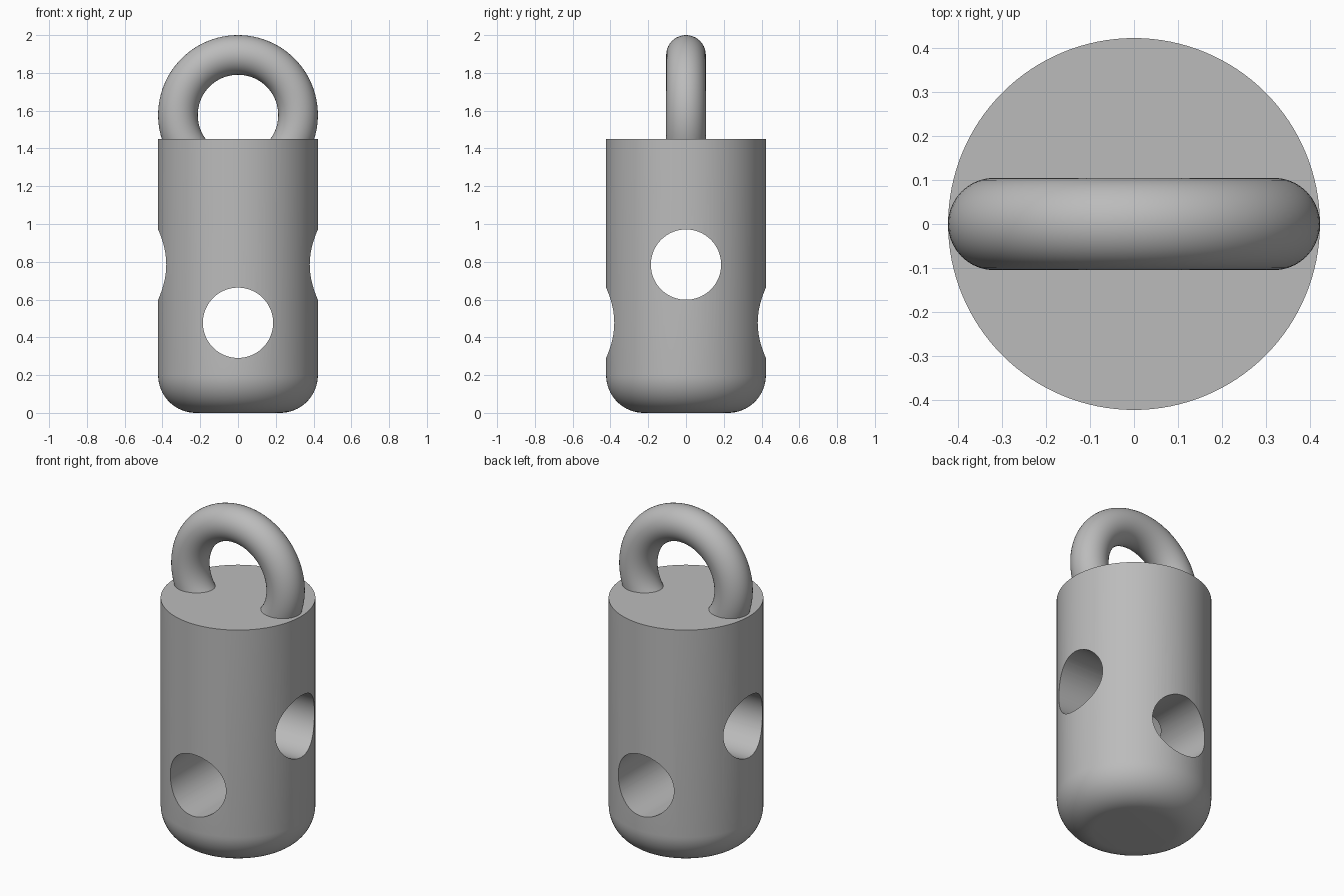
import bpy
import bmesh
from math import cos, sin, pi, radians
from mathutils import Matrix

cube = bpy.data.objects.get("Cube")
if cube:
    bpy.data.objects.remove(cube, do_unlink=True)

RADIUS = 0.423       # body radius
TOP = 1.45           # height of the flat top
FILLET = 0.2         # rounding of the bottom edge
HOLE = 0.186         # radius of the cross holes
WIRE = 0.105         # thickness radius of the hanging loop
SIDES = 128

grey = bpy.data.materials.new("plain grey")
grey.use_nodes = True
colour = (0.5, 0.5, 0.5, 1)
grey.diffuse_color = colour
grey.node_tree.nodes["Principled BSDF"].inputs["Base Color"].default_value = colour


def make_object(name, bm):
    bmesh.ops.recalc_face_normals(bm, faces=bm.faces)
    mesh = bpy.data.meshes.new(name)
    bm.to_mesh(mesh)
    bm.free()
    mesh.materials.append(grey)
    obj = bpy.data.objects.new(name, mesh)
    bpy.context.collection.objects.link(obj)
    return obj


def lathe(name, rings):
    """Closed solid from (radius, height) rings, capped at both ends."""
    bm = bmesh.new()
    loops = []
    for r, z in rings:
        loops.append([bm.verts.new((r * cos(2 * pi * i / SIDES), r * sin(2 * pi * i / SIDES), z))
                      for i in range(SIDES)])
    for low, high in zip(loops, loops[1:]):
        for i in range(SIDES):
            j = (i + 1) % SIDES
            bm.faces.new((low[i], low[j], high[j], high[i]))
    bm.faces.new(loops[0][::-1])
    bm.faces.new(loops[-1])
    return make_object(name, bm)


def hole_cutter(name, axis, height):
    bm = bmesh.new()
    place = Matrix.Translation((0, 0, height)) @ Matrix.Rotation(pi / 2, 4, axis)
    bmesh.ops.create_cone(bm, cap_ends=True, segments=96, radius1=HOLE,
                          radius2=HOLE, depth=2, matrix=place)
    return make_object(name, bm)


def combine(target, tool, operation):
    """Apply a boolean to the target and discard the tool."""
    tool.hide_render = True
    bpy.context.view_layer.objects.active = target
    mod = target.modifiers.new(operation.title(), 'BOOLEAN')
    mod.operation = operation
    mod.solver = 'EXACT'
    mod.object = tool
    bpy.ops.object.modifier_apply(modifier=mod.name)
    bpy.data.objects.remove(tool, do_unlink=True)


# Cylindrical body with a rounded bottom edge
steps = 16
profile = [(RADIUS - FILLET + FILLET * sin(a), FILLET - FILLET * cos(a))
           for a in (pi / 2 * i / steps for i in range(steps + 1))]
body = lathe("body", profile + [(RADIUS, TOP)])

# Two crossing holes, front to back and side to side
combine(body, hole_cutter("front_hole", 'X', 0.477), 'DIFFERENCE')
combine(body, hole_cutter("side_hole", 'Y', 0.785), 'DIFFERENCE')

# Upright hanging loop, partly sunk into the top
bpy.ops.mesh.primitive_torus_add(major_segments=96, minor_segments=40,
                                 major_radius=RADIUS - WIRE, minor_radius=WIRE,
                                 location=(0, 0, 2 - RADIUS),
                                 rotation=(pi / 2, 0, 0))
loop = bpy.context.object
loop.name = "hanging_loop"
loop.data.materials.append(grey)
combine(body, loop, 'UNION')
body.name = "body_with_hanging_loop"

# Smooth curves with crisp rims
bpy.ops.object.select_all(action='DESELECT')
body.select_set(True)
bpy.context.view_layer.objects.active = body
bpy.ops.object.shade_smooth_by_angle(angle=radians(30))
